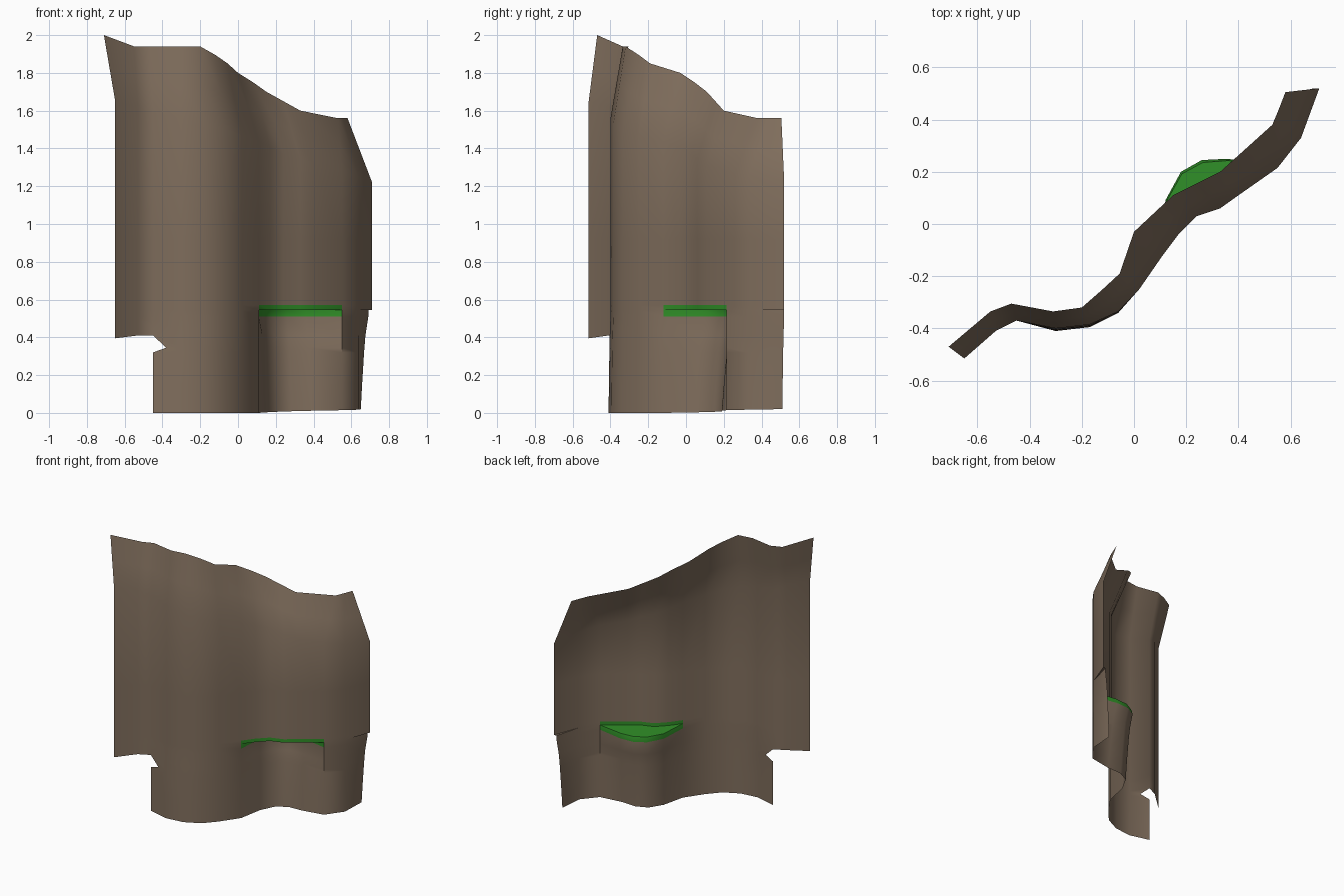
import bpy, bmesh
from mathutils import Vector

if "Cube" in bpy.data.objects:
    bpy.data.objects.remove(bpy.data.objects["Cube"])


def material(name, rgb):
    m = bpy.data.materials.new(name)
    m.diffuse_color = (*rgb, 1)
    m.use_nodes = True
    m.node_tree.nodes["Principled BSDF"].inputs["Base Color"].default_value = m.diffuse_color
    return m


# Plan curves of the bark sheet, left to right
TOP = [(-.71, -.47, 2.0), (-.55, -.335, 1.94), (-.47, -.305, 1.94), (-.31, -.335, 1.94),
       (-.20, -.32, 1.94), (-.12, -.25, 1.895), (-.055, -.19, 1.85), (0, -.03, 1.80),
       (.08, .045, 1.75), (.15, .11, 1.70), (.24, .155, 1.65), (.33, .20, 1.60),
       (.53, .38, 1.56), (.555, .44, 1.56), (.58, .505, 1.56)]
MID = [(-.65, -.515), (-.53, -.41), (-.45, -.37), (-.30, -.40), (-.17, -.385),
       (-.06, -.335), (.02, -.25), (.11, -.12), (.17, -.04), (.24, .03), (.33, .06),
       (.40, .11), (.55, .215), (.64, .33), (.71, .52)]
# Recess below the ledge: column -> plan position just under it and at the ground
UNDER = {8: (.12, .09), 9: (.18, .20), 10: (.26, .245), 11: (.36, .25), 14: (.69, .52)}
GROUND = {3: (-.30, -.41), 4: (-.17, -.395), 5: (-.06, -.34), 8: (.145, .05), 9: (.20, .15),
          10: (.28, .19), 11: (.39, .19), 14: (.65, .51)}
N = len(TOP)
LEDGE = range(7, 12)
under = [UNDER.get(i, MID[i]) for i in range(N)]
ground = [GROUND.get(i, MID[i]) for i in range(N)]


def at(p, z):
    return Vector((p[0], p[1], z))


# Rows from the torn top edge down to the ground
rows = []
knee = [at(MID[i], 1.65 - .43 * i / (N - 1)) for i in range(N)]
for t in (0, .5, 1):
    rows.append([Vector(TOP[i]).lerp(knee[i], t) for i in range(N)])
for z in (.92, .57, .545):
    rows.append([at(p, z) for p in MID])
lip = len(rows) - 2
rows.append([at(MID[i], .545).lerp(at(under[i], .545), .95) for i in range(N)])
for z in (.51, .41, .345, .32, .16, .015):
    t = ((.51 - z) / .495) ** .6
    rows.append([at(under[i], z).lerp(at(ground[i], z), t) for i in range(N)])
for i, v in enumerate(rows[-1]):
    v.z = max(0, .02 * (i - 7) / 7)
# Broken notch at the lower left
notch = lip + 4
rows[notch][0].z = .395
rows[notch + 1][2].x, rows[notch + 1][2].y = -.38, -.385

bm = bmesh.new()
grid = [[bm.verts.new(v) for v in row] for row in rows]
for r in range(len(rows) - 1):
    for c in range(N - 1):
        if r >= notch and c < 2:
            continue
        f = bm.faces.new((grid[r][c], grid[r + 1][c], grid[r + 1][c + 1], grid[r][c + 1]))
        f.material_index = 1 if c in LEDGE and lip <= r < lip + 3 else 0
bmesh.ops.delete(bm, geom=[v for v in bm.verts if not v.link_faces], context='VERTS')
bmesh.ops.remove_doubles(bm, verts=bm.verts, dist=.0005)

# Bark sheet with the green ledge
mesh = bpy.data.meshes.new("bark_sheet")
bm.to_mesh(mesh)
bm.free()
bark = bpy.data.objects.new("bark_sheet", mesh)
bpy.context.collection.objects.link(bark)
mesh.materials.append(material("brown bark", (.216, .156, .109)))
mesh.materials.append(material("moss green", (.03, .28, .021)))
bpy.context.view_layer.objects.active = bark
bark.select_set(True)
bpy.ops.object.shade_smooth_by_angle(angle=.9)
